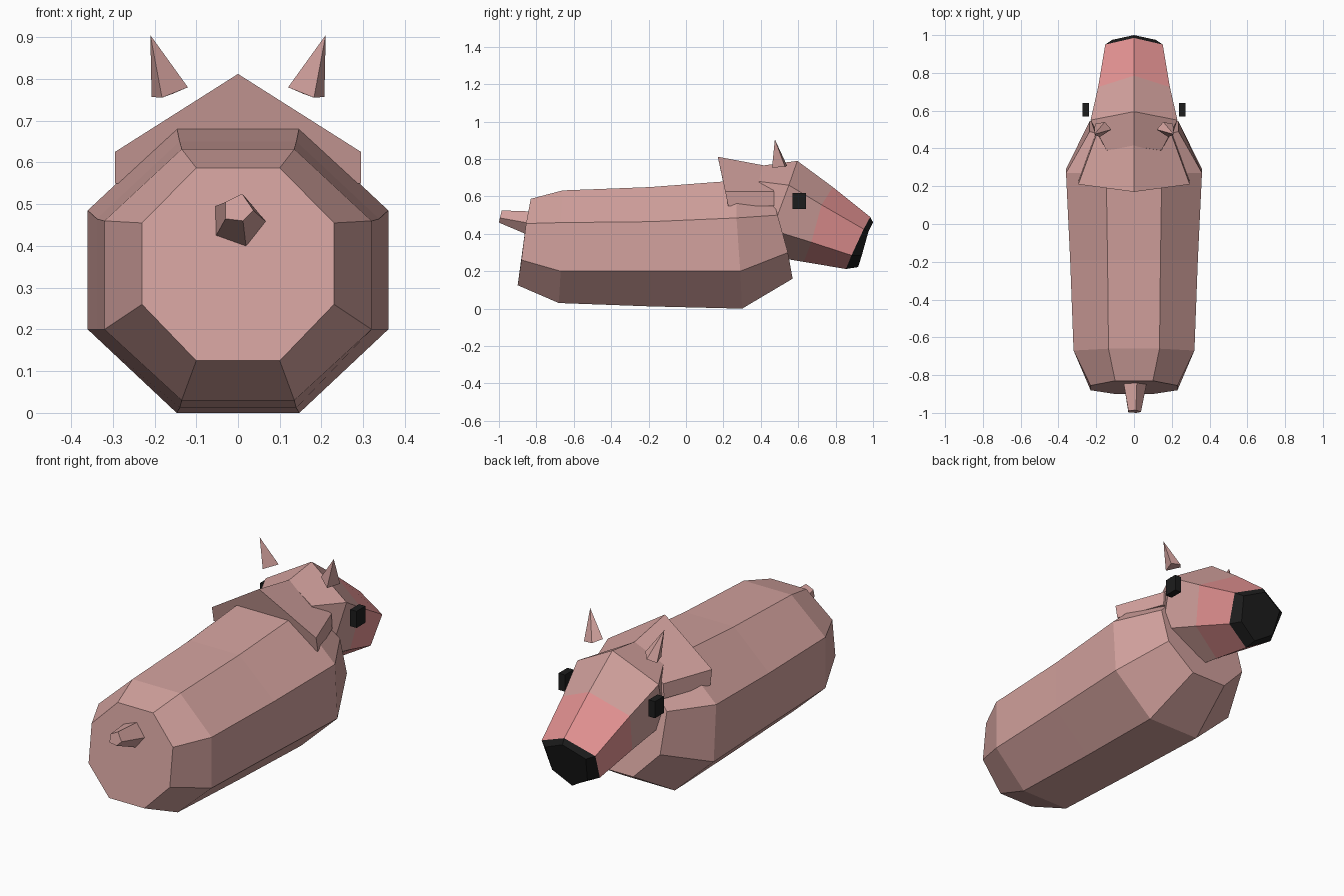
import bpy, bmesh

if "Cube" in bpy.data.objects:
    bpy.data.objects.remove(bpy.data.objects["Cube"])


def material(name, rgb):
    m = bpy.data.materials.new(name)
    m.diffuse_color = (*rgb, 1)
    m.use_nodes = True
    m.node_tree.nodes["Principled BSDF"].inputs["Base Color"].default_value = m.diffuse_color
    return m


SKIN = material("skin", (0.65, 0.36, 0.34))
CORAL = material("coral", (0.78, 0.29, 0.29))
BLACK = material("black", (0.012, 0.012, 0.012))


def loft(name, rings, mats):
    """Skin a list of point rings; mats gives one material per span."""
    bm = bmesh.new()
    vs = [[bm.verts.new(p) for p in r] for r in rings]
    used = list(dict.fromkeys(mats))
    n = len(rings[0])
    for a, b, m in zip(vs, vs[1:], mats):
        for i in range(n):
            j = (i + 1) % n
            f = bm.faces.new((a[i], a[j], b[j], b[i]))
            f.material_index = used.index(m)
    bm.faces.new(vs[0][::-1]).material_index = used.index(mats[0])
    bm.faces.new(vs[-1]).material_index = used.index(mats[-1])
    return finish(name, bm, used)


def finish(name, bm, mats):
    bmesh.ops.recalc_face_normals(bm, faces=bm.faces)
    me = bpy.data.meshes.new(name)
    bm.to_mesh(me)
    bm.free()
    for m in mats:
        me.materials.append(m)
    ob = bpy.data.objects.new(name, me)
    bpy.context.collection.objects.link(ob)
    return ob


def mirrored(half):
    """Close a right-hand half ring (x, y, z), listed top to bottom."""
    left = [(-x, y, z) for x, y, z in reversed(half) if x > 0]
    return half + left


# Body: octagonal rings (narrow x, wide x, then y,z of top, high, low, bottom)
body = []
for n, w, t, h, l, b in (
    (.10, .23, (-.83, .587), (-.855, .455), (-.88, .26), (-.90, .125)),
    (.135, .32, (-.66, .632), (-.67, .46), (-.67, .20), (-.68, .03)),
    (.14, .338, (-.19, .65), (-.19, .465), (-.19, .20), (-.19, .012)),
    (.147, .36, (.27, .685), (.27, .485), (.29, .20), (.30, .0)),
    (.10, .235, (.45, .63), (.49, .50), (.545, .30), (.57, .16)),
):
    body.append(mirrored([(n, *t), (w, *h), (w, *l), (n, *b)]))
loft("body", body, [SKIN] * 4)

# Head: tilted hexagonal rings with a ridge, coral snout and black nose
# (x of upper and lower sides, then y,z of top, upper, lower, bottom)
head = []
for xu, xl, t, u, l, b in (
    (.145, .14, (.41, .765), (.39, .68), (.36, .45), (.33, .32)),
    (.23, .20, (.595, .79), (.55, .66), (.46, .42), (.42, .285)),
    (.19, .165, (.785, .65), (.725, .555), (.67, .355), (.63, .25)),
    (.152, .132, (.985, .49), (.95, .425), (.885, .285), (.855, .212)),
    (.115, .10, (1.0, .462), (.975, .41), (.94, .285), (.92, .222)),
):
    head.append(mirrored([(0, *t), (xu, *u), (xl, *l), (0, *b)]))
loft("head", head, [SKIN, SKIN, CORAL, BLACK])

# Roof-shaped collar behind the head
loft("collar", [
    mirrored([(0, .17, .812), (.295, .21, .625), (.295, .225, .55)]),
    mirrored([(0, .42, .765), (.20, .47, .625), (.205, .47, .55)]),
], [SKIN])

# Tail stub: tapered five-sided post
loft("tail", [
    [(-.055, -.84, .42), (.02, -.84, .392), (.068, -.84, .457),
     (.015, -.84, .52), (-.055, -.84, .495)],
    [(-.03, -.997, .465), (.012, -1.0, .46), (.037, -.995, .485),
     (.01, -.985, .525), (-.03, -.988, .505)],
], [SKIN])

# Ears and eyes on both sides
for side, s in (("right", 1), ("left", -1)):
    bm = bmesh.new()
    base = [(.12, .50, .78), (.155, .54, .765), (.207, .53, .757), (.182, .46, .755)]
    ring = [bm.verts.new((s * x, y, z)) for x, y, z in base]
    tip = bm.verts.new((s * .21, .475, .905))
    for i in range(4):
        bm.faces.new((ring[i], ring[(i + 1) % 4], tip))
    bm.faces.new(ring[::-1])
    finish(side + "_ear", bm, [SKIN])

    bm = bmesh.new()
    bmesh.ops.create_cube(bm, size=1)
    for v in bm.verts:
        v.co = (s * .255 + v.co.x * .036, .605 + v.co.y * .072, .576 + v.co.z * .085)
    finish(side + "_eye", bm, [BLACK])
